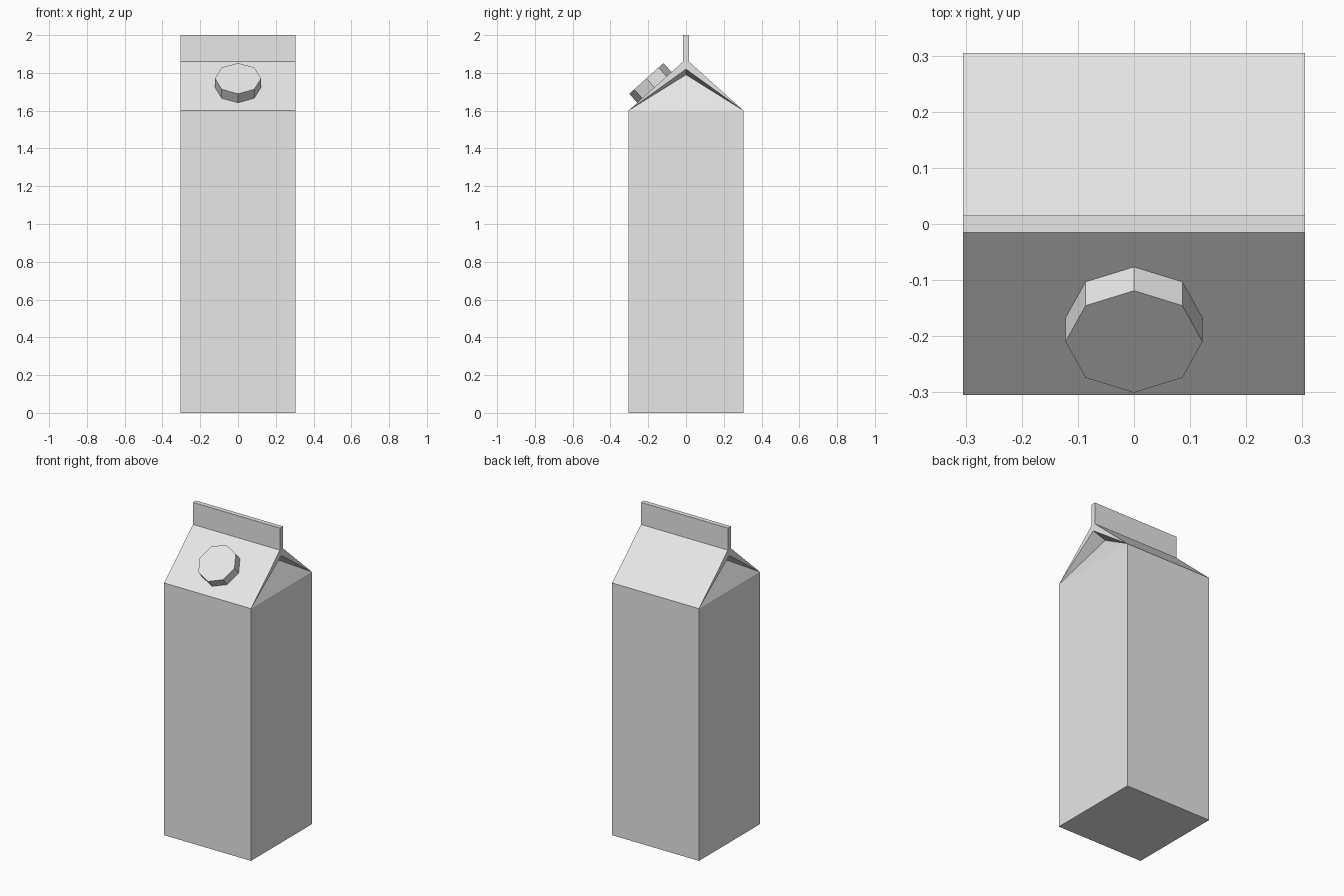
import bpy
import bmesh
import math
from mathutils import Matrix, Vector

cube = bpy.data.objects.get("Cube")
if cube:
    bpy.data.objects.remove(cube, do_unlink=True)

HALF = 0.305        # half width of the square body
SHOULDER = 1.6      # where the roof starts
RIDGE = 1.86        # where the roof meets the sealed fin
TOP = 2.0
FIN = 0.015         # half thickness of the fin

# One plain grey card material
grey = bpy.data.materials.new("light_grey")
grey.use_nodes = True
colour = (0.8, 0.8, 0.8, 1.0)
grey.diffuse_color = colour
grey.node_tree.nodes["Principled BSDF"].inputs["Base Color"].default_value = colour


def make_object(name, bm):
    bmesh.ops.recalc_face_normals(bm, faces=bm.faces)
    mesh = bpy.data.meshes.new(name)
    bm.to_mesh(mesh)
    bm.free()
    mesh.materials.append(grey)
    obj = bpy.data.objects.new(name, mesh)
    bpy.context.collection.objects.link(obj)
    return obj


# Carton: gabled profile swept from side to side, with folded-in gussets
outline = [(-HALF, 0), (HALF, 0), (HALF, SHOULDER), (FIN, RIDGE),
           (FIN, TOP), (-FIN, TOP), (-FIN, RIDGE), (-HALF, SHOULDER)]
bm = bmesh.new()
rings = []
for side in (-1, 1):
    ring = [bm.verts.new((side * HALF, y, z)) for y, z in outline]
    base_f, base_b, eave_b, ridge_b, top_b, top_f, ridge_f, eave_f = ring
    fold = bm.verts.new((side * HALF, 0, 1.82))
    tuck = bm.verts.new((side * (HALF - 0.09), 0, 1.79))
    for face in ((base_f, base_b, eave_b, eave_f),      # side wall
                 (eave_f, eave_b, tuck),                # gusset
                 (eave_b, fold, tuck),                  # roof undersides
                 (fold, eave_f, tuck),
                 (eave_b, ridge_b, fold),               # roof edge
                 (ridge_b, ridge_f, fold),
                 (ridge_f, eave_f, fold),
                 (ridge_b, top_b, top_f, ridge_f)):     # fin end
        bm.faces.new(face)
    rings.append(ring)
left, right = rings
for i in range(len(outline)):
    j = (i + 1) % len(outline)
    bm.faces.new((left[i], left[j], right[j], right[i]))
make_object("carton", bm)

# Screw cap: octagonal, standing square on the front roof slope
slope = math.atan2(RIDGE - SHOULDER, HALF - FIN)
height = 0.064
bm = bmesh.new()
bmesh.ops.create_cone(bm, cap_ends=True, segments=8, radius1=0.122,
                      radius2=0.122, depth=height,
                      matrix=Matrix.Translation((0, 0, height / 2)))
cap = make_object("screw_cap", bm)
cap.location = Vector((0, -0.167, 1.723))
cap.rotation_euler.x = slope
